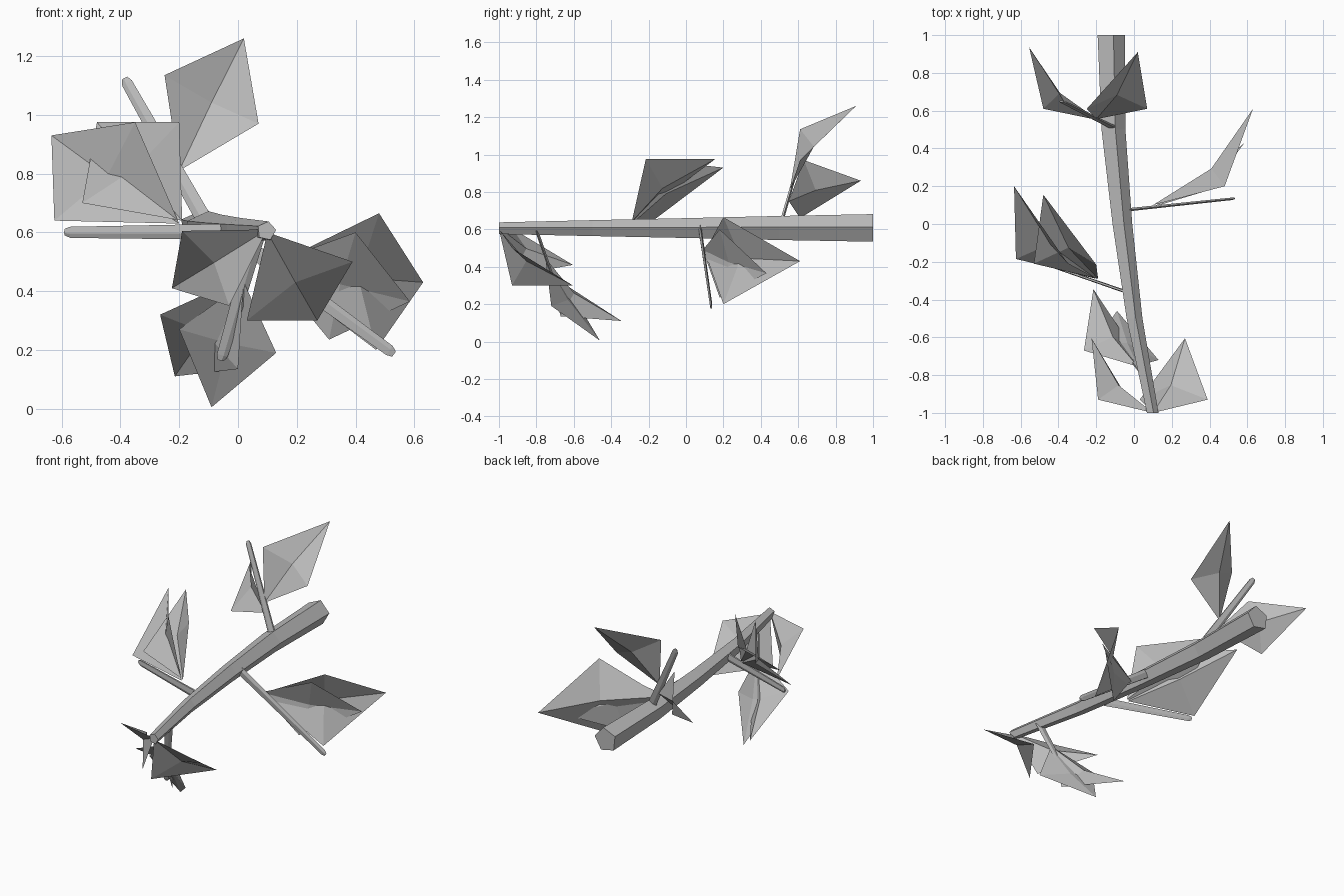
import bpy, math
from mathutils import Vector

if "Cube" in bpy.data.objects:
    bpy.data.objects.remove(bpy.data.objects["Cube"])

# one grey for everything
grey = bpy.data.materials.new("grey")
grey.diffuse_color = (0.5, 0.5, 0.5, 1)
grey.use_nodes = True
grey.node_tree.nodes["Principled BSDF"].inputs["Base Color"].default_value = grey.diffuse_color


def add(name, verts, faces):
    me = bpy.data.meshes.new(name)
    me.from_pydata([tuple(v) for v in verts], [], faces)
    me.materials.append(grey)
    me.update()
    ob = bpy.data.objects.new(name, me)
    bpy.context.collection.objects.link(ob)
    return ob


def loft(name, rings):
    """Skin a list of equal-length rings and cap both ends."""
    n = len(rings[0])
    verts = [v for r in rings for v in r]
    faces = [(k * n + i, k * n + (i + 1) % n, (k + 1) * n + (i + 1) % n, (k + 1) * n + i)
             for k in range(len(rings) - 1) for i in range(n)]
    faces += [tuple(reversed(range(n))), tuple(range(len(verts) - n, len(verts)))]
    return add(name, verts, faces)


# main branch: five-sided, bent and tapered towards the front
def branch_ring(x, y, r):
    return [(x + r * math.cos(math.radians(78 + 72 * i)), y,
             0.605 + r * math.sin(math.radians(78 + 72 * i))) for i in range(5)]


loft("branch", [branch_ring(*p) for p in (
    (0.097, -1, 0.033), (0.0, -0.5, 0.045), (-0.065, 0, 0.056),
    (-0.113, 0.5, 0.068), (-0.125, 1, 0.078))])


# side twigs: flattened five-sided sticks
def twig(name, a, b):
    a, b = Vector(a), Vector(b)
    d = (b - a).normalized()
    wide = d.cross(Vector((0, 1, 0))).normalized()
    thin = wide.cross(d)

    def ring(c, w, t):
        return [c + wide * w * math.cos(math.tau * i / 5) + thin * t * math.sin(math.tau * i / 5)
                for i in range(5)]
    loft(name, [ring(a, 0.03, 0.009), ring(b - d * 0.02, 0.021, 0.007), ring(b, 0.012, 0.005)])


twig("twig_back", (-0.11, 0.51, 0.64), (-0.385, 0.65, 1.125))
twig("twig_left", (-0.04, -0.36, 0.605), (-0.59, -0.17, 0.602))
twig("twig_right", (-0.04, 0.075, 0.6), (0.53, 0.135, 0.185))
twig("twig_low", (0.065, -0.8, 0.6), (-0.06, -0.65, 0.165))


# leaves: kite folded around a centre point (base, corner, tip, corner)
def leaf(name, *pts):
    p = [Vector(q) for q in pts]
    c = (p[0] + p[2]) * 0.3 + (p[1] + p[3]) * 0.2
    add(name, p + [c], [(i, (i + 1) % 4, 4) for i in range(4)])


leaf("leaf_back_right", (-0.2, 0.555, 0.81), (-0.25, 0.61, 1.135), (0.02, 0.91, 1.26), (0.07, 0.61, 0.97))
leaf("leaf_back_left", (-0.19, 0.55, 0.75), (-0.48, 0.61, 0.66), (-0.555, 0.935, 0.86), (-0.36, 0.63, 0.97))
leaf("leaf_left_outer", (-0.2, -0.29, 0.63), (-0.625, -0.185, 0.64), (-0.635, 0.2, 0.93), (-0.35, -0.21, 0.975))
leaf("leaf_left_inner", (-0.19, -0.29, 0.64), (-0.53, -0.21, 0.7), (-0.48, 0.155, 0.975), (-0.2, -0.215, 0.975))
leaf("leaf_right_upper", (0.1, 0.1, 0.48), (0.48, 0.2, 0.665), (0.63, 0.61, 0.43), (0.47, 0.2, 0.2))
leaf("leaf_right_lower", (0.1, 0.09, 0.49), (0.4, 0.18, 0.6), (0.585, 0.43, 0.365), (0.31, 0.18, 0.235))
leaf("leaf_low_left", (0.02, -0.755, 0.45), (-0.265, -0.67, 0.32), (-0.215, -0.345, 0.11), (0.0, -0.67, 0.135))
leaf("leaf_low_right", (0.02, -0.75, 0.43), (-0.2, -0.62, 0.27), (-0.09, -0.46, 0.005), (0.13, -0.72, 0.19))
leaf("leaf_end_left", (0.1, -1, 0.61), (-0.19, -0.93, 0.605), (-0.225, -0.605, 0.41), (-0.03, -0.93, 0.35))
leaf("leaf_end_right", (0.1, -1, 0.6), (0.39, -0.93, 0.5), (0.27, -0.605, 0.3), (0.03, -0.93, 0.3))
